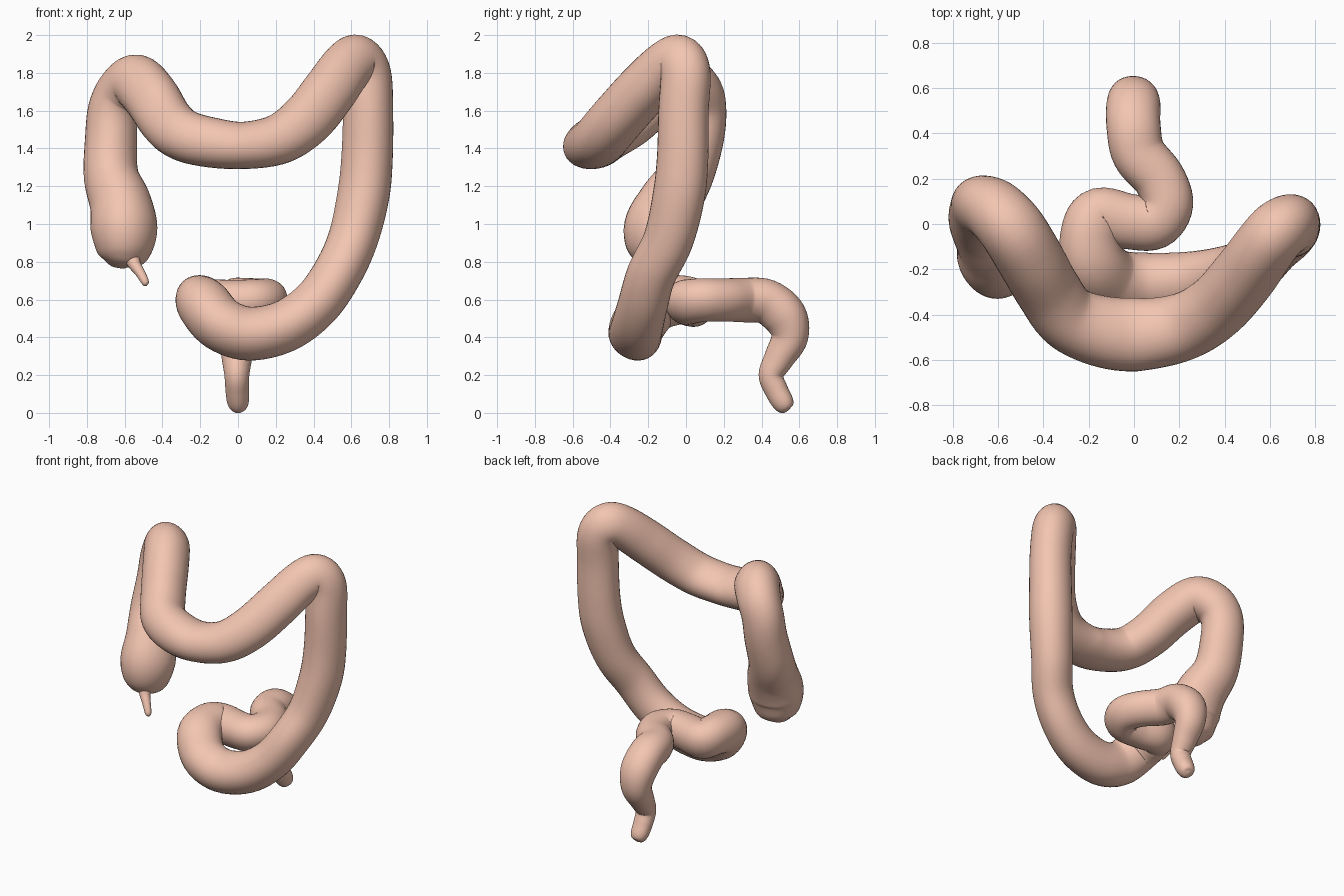
import bpy, bmesh, math
from mathutils import Vector

skin = bpy.data.materials.new("tissue")
skin.diffuse_color = (0.90, 0.56, 0.44, 1)


def spline(p, steps):
    # Catmull-Rom through (x, y, z, radius) control points
    pts = [Vector(q) for q in p]
    pts = [pts[0] * 2 - pts[1]] + pts + [pts[-1] * 2 - pts[-2]]
    out = []
    for i in range(1, len(pts) - 2):
        a, b, c, d = pts[i - 1:i + 3]
        for s in range(steps):
            t = s / steps
            out.append(0.5 * (2 * b + (c - a) * t + (2 * a - 5 * b + 4 * c - d) * t**2
                              + (3 * b - a - 3 * c + d) * t**3))
    return out + [pts[-2]]


def tube(name, path, steps=6, sides=36, lobe=0.0):
    # Sweep a softly three-lobed ring along the path with a twist-free frame
    ring_pts = spline(path, steps)
    cen = [q.to_3d() for q in ring_pts]
    bm = bmesh.new()
    rings, n = [], Vector((0, -1, 0))
    for i, c in enumerate(cen):
        t = (cen[min(i + 1, len(cen) - 1)] - cen[max(i - 1, 0)]).normalized()
        n = (n - t * n.dot(t)).normalized()
        b = t.cross(n)
        # the middle sling is wider front to back than it is tall
        wide = max(0, 1 - abs(c.x) / 0.4) * 0.22 if c.z > 1.2 else 0
        ring = []
        for k in range(sides):
            a = 2 * math.pi * k / sides
            r = max(ring_pts[i][3], 0.004) * (1 + lobe * math.cos(3 * a))
            off = (n * math.cos(a) + b * math.sin(a)) * r
            off.y *= 1 + wide
            off.z *= 1 - wide * 0.3
            ring.append(bm.verts.new(c + off))
        rings.append(ring)
    for r0, r1 in zip(rings, rings[1:]):
        for k in range(sides):
            j = (k + 1) % sides
            bm.faces.new((r0[k], r0[j], r1[j], r1[k]))
    bm.faces.new(rings[0][::-1])
    bm.faces.new(rings[-1])
    bmesh.ops.recalc_face_normals(bm, faces=bm.faces)
    me = bpy.data.meshes.new(name)
    bm.to_mesh(me)
    bm.free()
    me.polygons.foreach_set("use_smooth", [True] * len(me.polygons))
    me.materials.append(skin)
    ob = bpy.data.objects.new(name, me)
    bpy.context.collection.objects.link(ob)
    return ob


# Pouch, ascending and transverse sections
upper = [(-.61, -.155, .765, .01), (-.61, -.155, .785, .08), (-.605, -.155, .84, .14),
         (-.603, -.15, .97, .176), (-.622, -.085, 1.11, .164), (-.672, .005, 1.26, .145),
         (-.672, .065, 1.45, .138), (-.66, .082, 1.60, .135), (-.61, .055, 1.70, .14),
         (-.535, -.03, 1.748, .146), (-.455, -.16, 1.67, .147), (-.375, -.30, 1.545, .143),
         (-.285, -.42, 1.468, .14), (-.13, -.48, 1.428, .138), (.04, -.49, 1.415, .133),
         (.22, -.455, 1.45, .137), (.36, -.37, 1.55, .142), (.48, -.235, 1.70, .143),
         (.57, -.11, 1.825, .138), (.63, -.035, 1.863, .135)]
# Descending and S-shaped lower sections
lower = [(.68, 0, 1.79, .133), (.69, -.01, 1.60, .133), (.685, -.015, 1.35, .136),
         (.665, -.035, 1.15, .138), (.61, -.09, .92, .132), (.525, -.18, .735, .13),
         (.41, -.225, .575, .132), (.25, -.255, .46, .137), (.06, -.265, .42, .142),
         (-.09, -.25, .47, .144), (-.18, -.17, .57, .144), (-.195, -.04, .60, .131),
         (-.15, .035, .585, .127), (-.02, .012, .585, .122), (.09, .01, .59, .12),
         (.145, .09, .60, .115), (.11, .20, .60, .114), (.02, .31, .60, .118),
         (-.003, .43, .59, .119), (-.003, .525, .51, .118), (-.003, .55, .40, .099),
         (-.006, .495, .29, .08), (-.006, .452, .20, .066), (-.004, .48, .12, .062),
         (0, .515, .055, .057), (0, .533, .022, .04), (0, .54, .012, .01)]
tube("large_intestine", upper + lower, lobe=0.025)

# Appendix hanging from the pouch
tube("appendix", [(-.565, -.22, .84, .05), (-.55, -.25, .79, .035), (-.52, -.275, .745, .027),
                  (-.495, -.295, .70, .022), (-.488, -.30, .68, .015), (-.485, -.302, .673, .003)],
     steps=5, sides=20)
